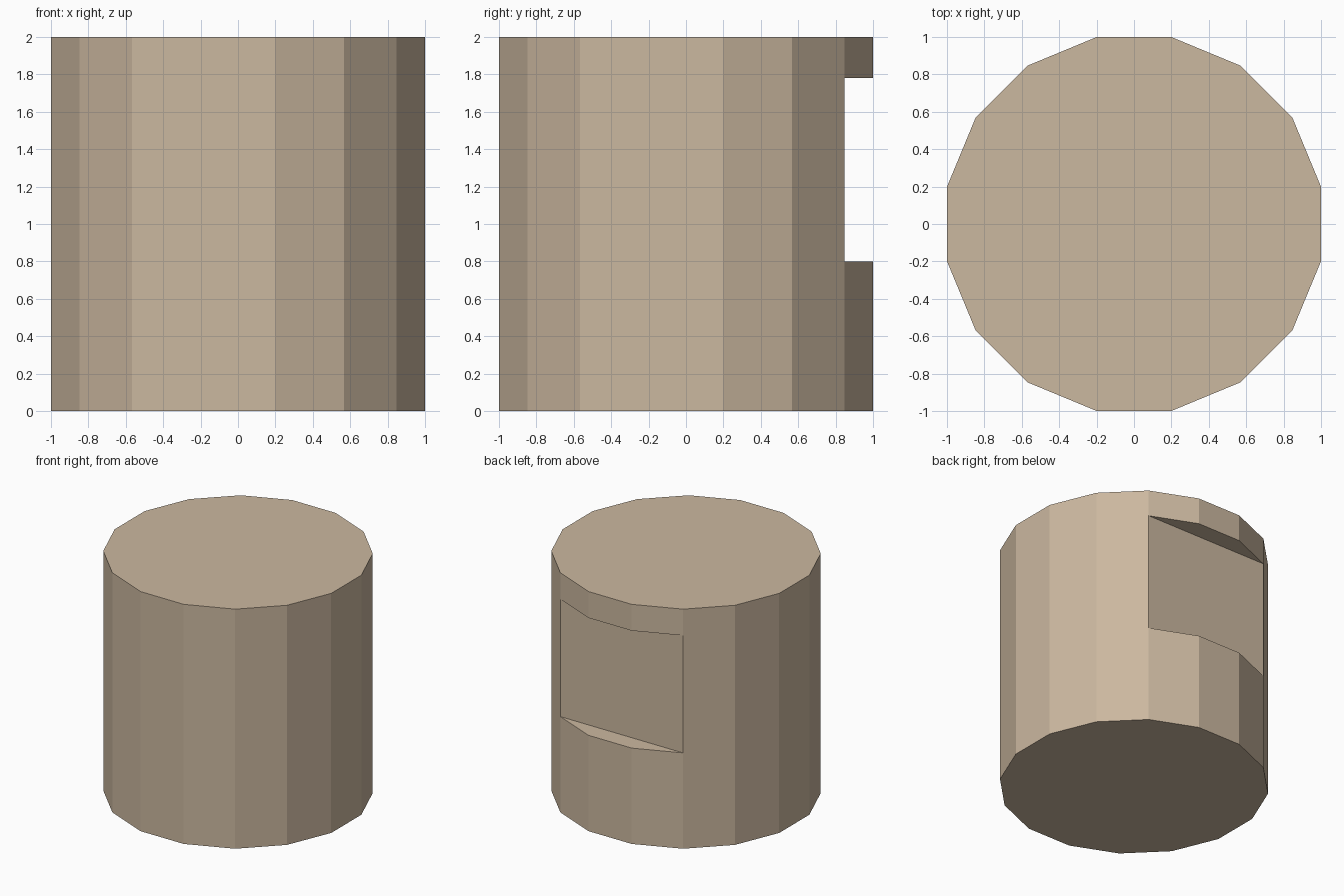
import bpy, bmesh
from math import cos, sin, pi

if "Cube" in bpy.data.objects:
    bpy.data.objects.remove(bpy.data.objects["Cube"])

SIDES = 16
RADIUS = 1 / cos(pi / SIDES)      # flats sit at exactly 1 unit
LEVELS = (0.0, 0.80, 1.78, 2.0)   # base, notch floor, notch ceiling, top
NOTCH = (2, 3, 4)                 # facets cut away at the back

bm = bmesh.new()
rings = []
for z in LEVELS:
    angles = [(i + 0.5) * 2 * pi / SIDES for i in range(SIDES)]
    rings.append([bm.verts.new((RADIUS * cos(a), RADIUS * sin(a), z)) for a in angles])

# Outer wall, leaving the notch open in the middle band
for band, (low, high) in enumerate(zip(rings, rings[1:])):
    for i in range(SIDES):
        if band == 1 and i in NOTCH:
            continue
        j = (i + 1) % SIDES
        bm.faces.new((low[i], low[j], high[j], high[i]))

# End caps
bm.faces.new(rings[0][::-1])
bm.faces.new(rings[-1])

# Flat notch back, floor and ceiling
first, last = NOTCH[0], NOTCH[-1] + 1
floor, ceiling = rings[1], rings[2]
bm.faces.new((floor[first], floor[last], ceiling[last], ceiling[first]))
bm.faces.new(floor[first:last + 1])
bm.faces.new(ceiling[first:last + 1][::-1])
bmesh.ops.recalc_face_normals(bm, faces=bm.faces[:])

mesh = bpy.data.meshes.new("notched_cylinder")
bm.to_mesh(mesh)
bm.free()
body = bpy.data.objects.new("notched_cylinder", mesh)
bpy.context.collection.objects.link(body)

# Tan surface
tan = bpy.data.materials.new("tan")
tan.diffuse_color = (0.60, 0.48, 0.35, 1)
tan.use_nodes = True
tan.node_tree.nodes["Principled BSDF"].inputs["Base Color"].default_value = tan.diffuse_color
mesh.materials.append(tan)
